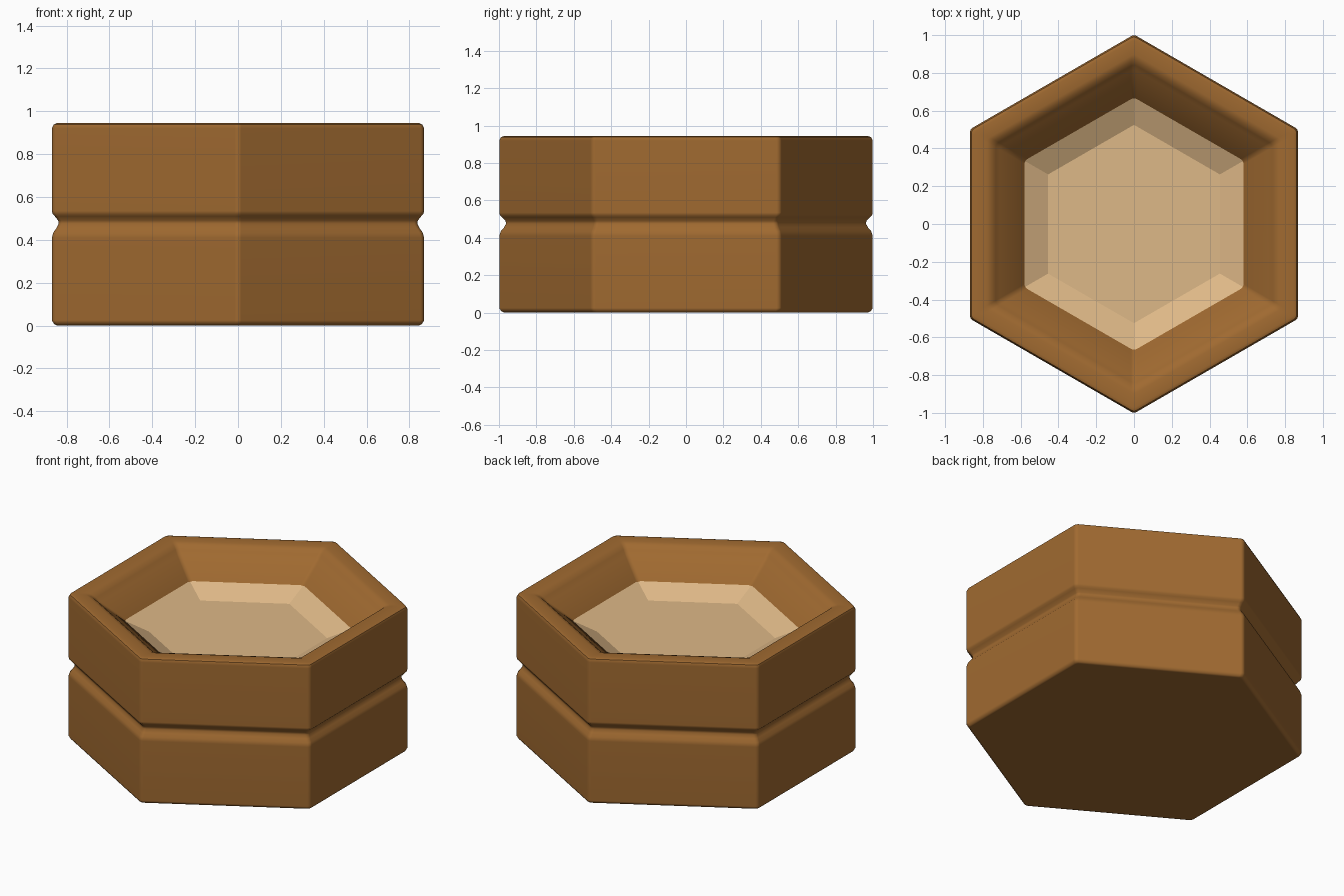
import bpy, bmesh, math

cube = bpy.data.objects.get("Cube")
if cube:
    bpy.data.objects.remove(cube, do_unlink=True)


def make_material(name, color):
    mat = bpy.data.materials.new(name)
    mat.use_nodes = True
    mat.diffuse_color = (*color, 1)
    mat.node_tree.nodes["Principled BSDF"].inputs["Base Color"].default_value = (*color, 1)
    return mat


def hex_ring(bm, radius, z, rounding, segments):
    """Ring of verts: a hexagon with points on +-y and rounded corners."""
    verts = []
    center = radius - rounding / math.cos(math.pi / 6)
    for k in range(6):
        corner = math.pi / 2 + k * math.pi / 3
        for s in range(segments + 1):
            a = corner + (s / segments - 0.5) * math.pi / 3 if segments else corner
            verts.append(bm.verts.new((center * math.cos(corner) + rounding * math.cos(a),
                                       center * math.sin(corner) + rounding * math.sin(a), z)))
    return verts


def hex_loft(name, profile, mat, rounding=0.0, segments=0):
    """Loft hexagon rings along a (corner radius, height) profile, capped at both ends."""
    bm = bmesh.new()
    rings = [hex_ring(bm, r, z, rounding, segments) for r, z in profile]
    n = len(rings[0])
    for low, high in zip(rings, rings[1:]):
        for i in range(n):
            j = (i + 1) % n
            bm.faces.new((low[i], low[j], high[j], high[i]))
    bm.faces.new(rings[0][::-1])
    bm.faces.new(rings[-1])
    bmesh.ops.recalc_face_normals(bm, faces=bm.faces)
    mesh = bpy.data.meshes.new(name)
    bm.to_mesh(mesh)
    bm.free()
    mesh.materials.append(mat)
    obj = bpy.data.objects.new(name, mesh)
    bpy.context.collection.objects.link(obj)
    return obj


brown = make_material("warm brown", (0.352, 0.144, 0.030))
tan = make_material("light tan", (0.73, 0.48, 0.242))

# Hexagonal body: base edge, groove round the middle, soft rim, sloping inner wall
base_edge = [(0.975, 0), (0.992, 0.007), (1.003, 0.025)]
groove = [(1.003, 0.41), (0.995, 0.435), (0.978, 0.455), (0.967, 0.475),
          (0.969, 0.49), (0.987, 0.51), (0.999, 0.52), (1.003, 0.535)]
rim = [(1.003, 0.92), (0.994, 0.938), (0.975, 0.945),
       (0.90, 0.943), (0.87, 0.933), (0.845, 0.915), (0.82, 0.888)]
inner_wall = [(0.67, 0.78), (0.62, 0.66)]
body = hex_loft("hexagonal_body", base_edge + groove + rim + inner_wall, brown, 0.03, 4)

# Pale tray set into the bowl
hex_loft("inner_tray", [(0.52, 0.69), (0.69, 0.789), (0.525, 0.715)], tan)

# Smooth the rounded edges while keeping the big sides flat
bpy.ops.object.select_all(action='DESELECT')
body.select_set(True)
bpy.context.view_layer.objects.active = body
bpy.ops.object.shade_smooth_by_angle(angle=math.radians(40))
weighted = body.modifiers.new("flat_sides", 'WEIGHTED_NORMAL')
weighted.keep_sharp = True
